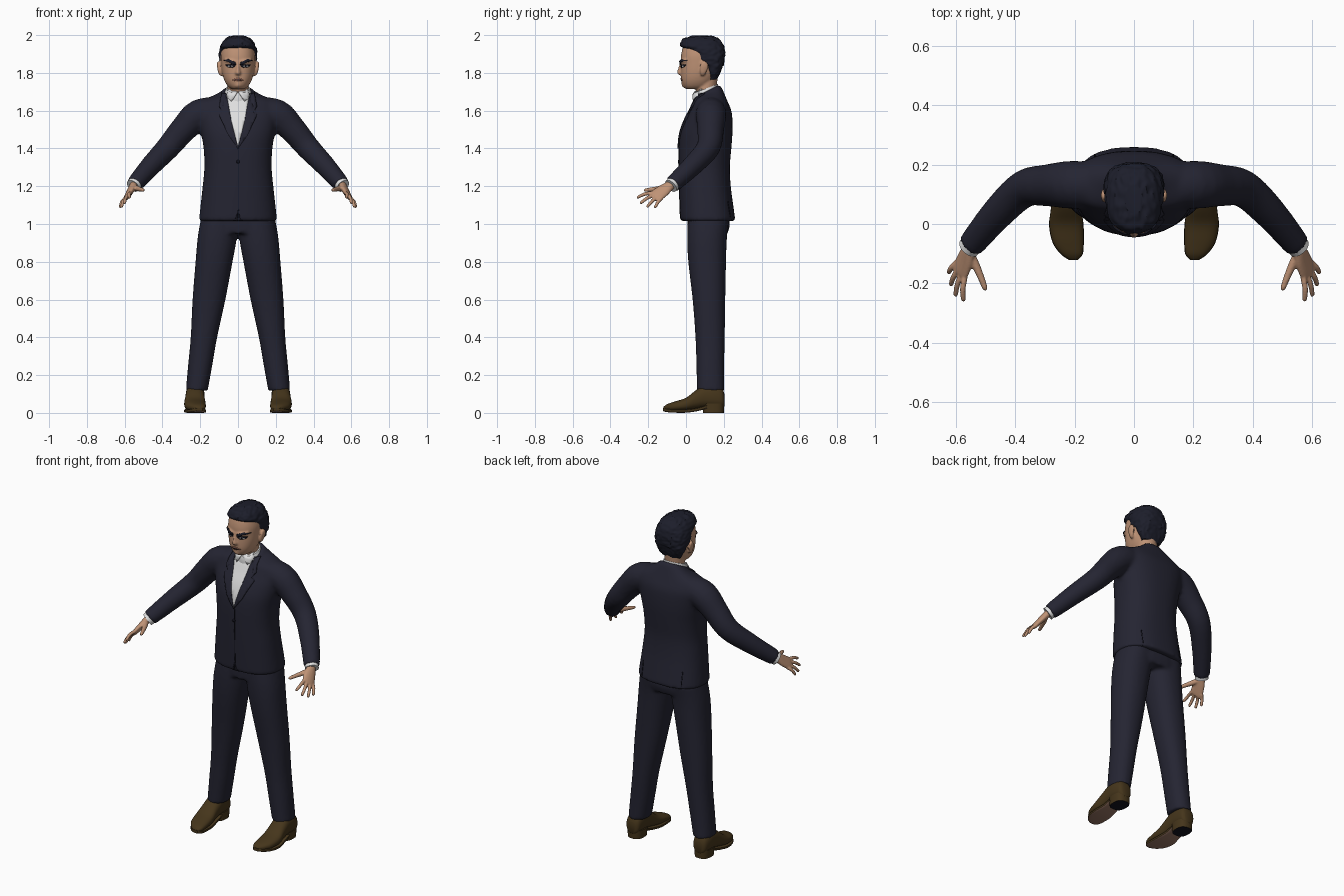
import bpy, bmesh, math
from mathutils import Vector, noise
from mathutils.bvhtree import BVHTree

if "Cube" in bpy.data.objects:
    bpy.data.objects.remove(bpy.data.objects["Cube"])


def material(name, *rgb):
    m = bpy.data.materials.new(name)
    m.use_nodes = True
    m.diffuse_color = (*rgb, 1)
    m.node_tree.nodes["Principled BSDF"].inputs["Base Color"].default_value = (*rgb, 1)
    return m


SUIT = material("navy suit", .018, .018, .032)
SEAM = material("dark seam", .006, .006, .012)
HAIR = material("dark hair", .012, .013, .024)
SKIN = material("skin", .52, .29, .18)
LIPS = material("lips", .36, .16, .11)
SHIRT = material("white shirt", .74, .74, .74)
LEATHER = material("brown leather", .06, .036, .011)
SOLE = material("tan sole", .3, .17, .12)


def blend(rows, k=4):
    """Smoothly interpolate between rows of numbers."""
    out = []
    for i in range(len(rows) - 1):
        p = [Vector(rows[max(0, min(len(rows) - 1, i + j))]) for j in (-1, 0, 1, 2)]
        for n in range(k):
            t = n / k
            out.append(p[1] + (p[2] - p[0]) * t / 2
                       + (p[0] * 2 - p[1] * 5 + p[2] * 4 - p[3]) * t * t / 2
                       + (p[1] * 3 - p[0] - p[2] * 3 + p[3]) * t ** 3 / 2)
    return out + [Vector(rows[-1])]


def ring(centre, a, b, n=32, e=2):
    pts = []
    for i in range(n):
        c, s = math.cos(math.tau * i / n), math.sin(math.tau * i / n)
        pts.append(Vector(centre) + Vector(a) * math.copysign(abs(c) ** (2 / e), c)
                   + Vector(b) * math.copysign(abs(s) ** (2 / e), s))
    return pts


def skin_rings(bm, rings):
    loops = [[bm.verts.new(p) for p in r] for r in rings]
    for lo, hi in zip(loops, loops[1:]):
        for i in range(len(lo)):
            j = (i + 1) % len(lo)
            bm.faces.new((lo[i], lo[j], hi[j], hi[i]))
    bm.faces.new(loops[0][::-1])
    bm.faces.new(loops[-1])


def stack(bm, rows, e=2.0, x=0, k=4, n=32):
    """Rows of height, half width, front, back and backward tilt."""
    skin_rings(bm, [ring((x, (f + b) / 2, z), (w, 0, 0), (0, (b - f) / 2, t), n, e)
                    for z, w, f, b, t in blend([(*r, 0)[:5] for r in rows], k)])


def tube(bm, rows, s=1, side=(0, 1, 0), n=16, k=4):
    """Rows of x, y, z and two radii; s mirrors across the middle."""
    rows = blend([(r[0] * s, *r[1:3], r[3], r[-1]) for r in rows], k)
    rings = []
    for i, r in enumerate(rows):
        t = (rows[min(i + 1, len(rows) - 1)] - rows[max(i - 1, 0)])
        t = Vector(t[:3]).normalized()
        a = Vector((side[0] * s, *side[1:]))
        a = (a - t * a.dot(t)).normalized()
        rings.append(ring(r[:3], a * r[3], t.cross(a) * r[4], n))
    skin_rings(bm, rings)


def modify(ob, kind, **settings):
    bpy.context.view_layer.objects.active = ob
    m = ob.modifiers.new(kind.lower(), kind)
    for key, value in settings.items():
        setattr(m, key, value)
    bpy.ops.object.modifier_apply(modifier=m.name)


def finish(bm, name, *mats, voxel=0, smooth=4, angle=.9):
    bmesh.ops.recalc_face_normals(bm, faces=bm.faces[:])
    me = bpy.data.meshes.new(name)
    bm.to_mesh(me)
    bm.free()
    ob = bpy.data.objects.new(name, me)
    bpy.context.collection.objects.link(ob)
    for m in mats:
        me.materials.append(m)
    bpy.ops.object.select_all(action='DESELECT')
    ob.select_set(True)
    bpy.context.view_layer.objects.active = ob
    if voxel:
        modify(ob, 'REMESH', mode='VOXEL', voxel_size=voxel)
        modify(ob, 'SMOOTH', factor=.5, iterations=smooth)
    bpy.ops.object.shade_smooth_by_angle(angle=angle)
    return ob


def plate(name, outline, target, mat, s=1, lift=.001, thick=.006, step=.02, face=-1):
    """Thin patch, drawn in x and z, wrapped onto the front or back of a part."""
    bpy.context.view_layer.update()
    tree = BVHTree.FromObject(target, bpy.context.evaluated_depsgraph_get())
    bm = bmesh.new()
    bm.faces.new([bm.verts.new((x * s, 0, z)) for x, z in outline])
    bmesh.ops.triangulate(bm, faces=bm.faces[:])
    for axis in (0, 2):
        values = [v.co[axis] for v in bm.verts]
        lo, hi = min(values), max(values)
        for i in range(1, int((hi - lo) / step) + 1):
            co, no = Vector(), Vector()
            co[axis], no[axis] = lo + i * step, 1
            bmesh.ops.bisect_plane(bm, geom=bm.verts[:] + bm.edges[:] + bm.faces[:],
                                   plane_co=co, plane_no=no)
    for v in bm.verts:
        hit = tree.ray_cast(Vector((v.co.x, face, v.co.z)), Vector((0, -face, 0)))
        if hit[0] is None:
            hit = tree.find_nearest(Vector((v.co.x, 0, v.co.z)))
        v.co = hit[0] + hit[1] * lift
    ob = finish(bm, name, mat)
    modify(ob, 'SOLIDIFY', thickness=thick, offset=0)
    return ob


def oval(x, z, w, h, n=12):
    return [(x + w * math.cos(math.tau * i / n), z + h * math.sin(math.tau * i / n)) for i in range(n)]


SIDES = (("left", 1), ("right", -1))

# Jacket: body and both sleeves fused
bm = bmesh.new()
stack(bm, [(1.015, .207, -.03, .262), (1.1, .198, -.033, .25), (1.2, .187, -.036, .237),
           (1.3, .178, -.038, .232), (1.4, .182, -.038, .24), (1.48, .195, -.03, .246),
           (1.55, .207, -.006, .246), (1.6, .213, .02, .24), (1.645, .2, .04, .222),
           (1.675, .14, .05, .205, .01), (1.695, .09, .055, .19, .025),
           (1.708, .078, .055, .178, .03)], e=2.4, n=48)
for _, s in SIDES:
    tube(bm, [(.06, .13, 1.6, .07), (.2, .132, 1.582, .081), (.29, .13, 1.5, .071),
              (.37, .118, 1.405, .063), (.46, .035, 1.31, .055), (.548, -.07, 1.21, .045)], s, n=24)
jacket = finish(bm, "jacket", SUIT, voxel=.011, smooth=5)

# Shirt front, lapels, front edge, button and vents
vee = [(.035, 1.54), (.062, 1.685)]
plate("shirt_front", [(0, 1.41)] + vee + [(0, 1.7)] + [(-x, z) for x, z in vee[::-1]], jacket, SHIRT)
lapel = [(0, 1.4), (.05, 1.47), (.1, 1.575), (.08, 1.59), (.1, 1.62), (.085, 1.69), (.06, 1.685), (.034, 1.54)]
for side, s in SIDES:
    plate(side + "_lapel", lapel, jacket, SUIT, s, lift=.003, thick=.009)
    plate(side + "_vent", [(.13, 1.02), (.134, 1.02), (.134, 1.12), (.13, 1.12)], jacket, SEAM, s, 0, .004, face=1)
    plate(side + "_front_corner", [(0, 1.018), (.025, 1.018), (.012, 1.035), (0, 1.075)], jacket, SEAM, s, 0, .004)
plate("front_edge", [(.002, 1.07), (.005, 1.07), (.005, 1.4), (.002, 1.4)], jacket, SEAM, lift=0, thick=.004)
plate("jacket_button", oval(0, 1.33, .009, .009), jacket, SEAM, lift=.002)

# Trousers: hips and both legs fused
bm = bmesh.new()
stack(bm, [(.95, .195, .01, .22), (1.0, .198, .008, .232), (1.08, .18, .01, .22)], e=2.4)
for _, s in SIDES:
    stack(bm, [(.118, .058, .058, .202), (.25, .064, .055, .202), (.4, .07, .05, .205), (.6, .087, .035, .208),
               (.8, .098, .012, .212), (.93, .104, .006, .217), (1.03, .1, .01, .23)], e=2.2)
    # Slant each newest leg outwards toward the ankle
    bm.verts.ensure_lookup_table()
    for v in bm.verts[-32 * 25:]:
        drop = 1.0 - v.co.z
        v.co.x += s * (.1 + .134 * drop)
finish(bm, "trousers", SUIT, voxel=.01, smooth=4)

# Shirt collar
bm = bmesh.new()
stack(bm, [(1.65, .08, .038, .18, .01), (1.69, .072, .038, .172, .02), (1.717, .064, .042, .168, .024)], n=40)
collar = finish(bm, "shirt_collar", SHIRT)
for side, s in SIDES:
    plate(side + "_collar_point", [(.003, 1.695), (.05, 1.715), (.06, 1.67), (.035, 1.645)],
          collar, SHIRT, s, lift=.004)

# Head: skull, neck, nose, brow, chin and ears fused
bm = bmesh.new()
stack(bm, [(1.715, .035, .0, .1), (1.73, .054, -.014, .125), (1.76, .072, -.024, .15), (1.8, .084, -.027, .17),
           (1.85, .09, -.027, .185), (1.9, .091, -.025, .19), (1.95, .078, -.008, .175),
           (1.98, .045, .04, .13)], e=2.25, n=40)
stack(bm, [(1.62, .06, .055, .165), (1.7, .056, .052, .16), (1.79, .058, .06, .17)])
stack(bm, [(1.786, .012, -.03, .02), (1.797, .019, -.047, .02), (1.82, .013, -.043, .02),
           (1.85, .01, -.034, .02), (1.87, .012, -.026, .02)], n=16)
stack(bm, [(1.718, .015, -.006, .04), (1.73, .026, -.022, .04), (1.75, .018, -.024, .04)], n=16)
for _, s in SIDES:
    tube(bm, [(.0, -.022, 1.856, .008), (.035, -.022, 1.86, .01), (.07, .005, 1.868, .008)], s)
    tube(bm, [(.085, .088, 1.785, .008, .006), (.096, .09, 1.8, .016, .008),
              (.102, .096, 1.835, .024, .009), (.103, .1, 1.86, .012, .007)], s)
head = finish(bm, "head", SKIN, voxel=.0055, smooth=4, angle=1.2)

# Face details
for side, s in SIDES:
    plate(side + "_eye_shadow", [(.013, 1.836), (.03, 1.827), (.055, 1.831), (.066, 1.843), (.04, 1.846), (.018, 1.846)],
          head, SEAM, s, thick=.003, step=.01)
    plate(side + "_eye", oval(.04, 1.835, .015, .0045), head, SHIRT, s, lift=.002, thick=.003, step=.01)
    plate(side + "_iris", oval(.038, 1.836, .006, .005), head, SEAM, s, lift=.003, thick=.003, step=.01)
    plate(side + "_eyebrow", [(.01, 1.843), (.014, 1.856), (.05, 1.871), (.077, 1.866), (.05, 1.859), (.025, 1.846)],
          head, HAIR, s, lift=.002, thick=.005, step=.01)
plate("mouth", [(-.032, 1.763), (-.01, 1.772), (.01, 1.772), (.032, 1.763), (.014, 1.757), (-.014, 1.757)],
      head, LIPS, lift=.001, thick=.004, step=.01)
plate("mouth_line", [(-.032, 1.762), (0, 1.766), (.032, 1.762), (0, 1.763)], head, SEAM, lift=.003, thick=.002, step=.01)

# Hair: swept cap with a rough surface
bm = bmesh.new()
stack(bm, [(1.765, .058, .12, .163), (1.8, .083, .115, .18), (1.835, .094, .095, .193), (1.85, .097, .065, .2),
           (1.875, .1, .045, .204), (1.9, .1, .032, .206), (1.925, .097, .002, .204), (1.94, .093, -.028, .2),
           (1.965, .081, -.026, .188), (1.985, .058, -.004, .165), (1.996, .028, .035, .13)], e=2.5, k=5, n=72)
for v in bm.verts:
    out = (v.co - Vector((0, .09, 1.88))).normalized()
    v.co += out * noise.noise(Vector((v.co.x * 70, v.co.y * 40, v.co.z * 60))) * .006
finish(bm, "hair", HAIR, angle=.6)

# Hands and shirt cuffs
spread = Vector((.42, .79, -.46))
knuckle = Vector((.583, -.155, 1.15))
TIPS = [(.575, -.26, 1.14), (.602, -.243, 1.11), (.618, -.207, 1.09), (.625, -.165, 1.087)]
for side, s in SIDES:
    bm = bmesh.new()
    tube(bm, [(.54, -.06, 1.22, .026, .022), (.553, -.085, 1.204, .027, .021), (.567, -.118, 1.179, .037, .018),
              (.584, -.158, 1.149, .04, .014), (.588, -.17, 1.142, .034, .009)], s, spread)
    for i, tip in enumerate(TIPS):
        base = knuckle + spread * (i - 1.5) * .021
        tip = Vector(tip)
        bend = base.lerp(tip, .5) + Vector((.004, 0, .006))
        tube(bm, [(*base, .0105), (*bend, .0095), (*base.lerp(tip, .93), .008), (*tip, .004)], s, spread, 10)
    tube(bm, [(.553, -.1, 1.195, .017), (.53, -.145, 1.187, .014), (.511, -.19, 1.182, .011),
              (.502, -.215, 1.179, .009), (.5, -.224, 1.178, .004)], s, spread, 10)
    finish(bm, side + "_hand", SKIN, voxel=.004, smooth=3, angle=1.2)
    bm = bmesh.new()
    tube(bm, [(.53, -.05, 1.23, .038), (.556, -.08, 1.201, .038)], s, n=20)
    finish(bm, side + "_cuff", SHIRT)

# Shoes with welted soles and heels
for side, s in SIDES:
    bm = bmesh.new()
    rows = [(.203, .226, .026, .035, .1), (.19, .226, .042, .025, .13), (.15, .227, .049, .025, .15),
            (.1, .227, .05, .028, .148), (.05, .228, .052, .02, .118), (0, .228, .057, .012, .08),
            (-.06, .222, .052, .01, .06), (-.1, .21, .036, .012, .046), (-.119, .204, .014, .018, .032)]
    skin_rings(bm, [ring((x * s, y, (lo + hi) / 2), (w, 0, 0), (0, 0, (hi - lo) / 2), 28, 2.4)
                    for y, x, w, lo, hi in blend(rows)])
    finish(bm, side + "_shoe", LEATHER)
    bm = bmesh.new()
    skin_rings(bm, [ring((x * s, y, .01 + lift), (w, 0, 0), (0, 0, .009), 20, 5) for y, x, w, lift in blend(
        [(.11, .227, .046, .022), (.06, .228, .049, .008), (0, .228, .058, 0), (-.06, .222, .053, 0),
         (-.1, .21, .038, .003), (-.121, .204, .015, .008)])])
    sole = finish(bm, side + "_sole", LEATHER, SOLE, angle=.5)
    for p in sole.data.polygons:
        p.material_index = int(p.normal.z < -.7)
    bm = bmesh.new()
    skin_rings(bm, [ring((.226 * s, .145, z), (w, 0, 0), (0, w + .009, 0), 24, 2.6)
                    for z, w in ((0, .046), (.02, .047), (.05, .048))])
    heel = finish(bm, side + "_heel", LEATHER, SEAM, angle=.5)
    for p in heel.data.polygons:
        p.material_index = int(p.normal.z < -.7)
